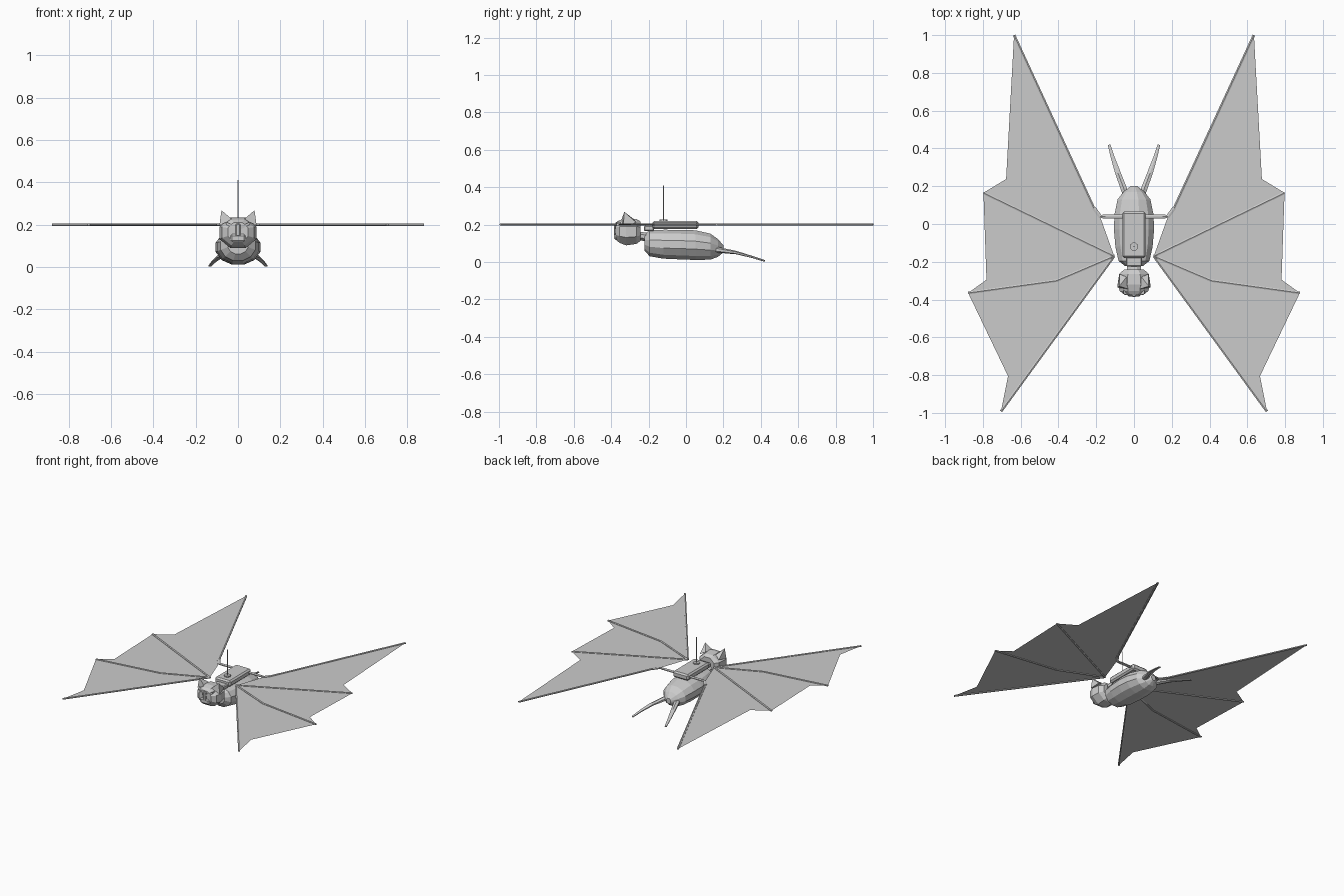
import bpy, bmesh, math
from mathutils import Vector

if "Cube" in bpy.data.objects:
    bpy.data.objects.remove(bpy.data.objects["Cube"])

grey = bpy.data.materials.new("grey")
grey.diffuse_color = (0.6, 0.6, 0.6, 1)
grey.use_nodes = True
grey.node_tree.nodes["Principled BSDF"].inputs["Base Color"].default_value = grey.diffuse_color


def make(name, verts, faces, mirror=False, closed=True):
    me = bpy.data.meshes.new(name)
    me.from_pydata([tuple(v) for v in verts], [], faces)
    bm = bmesh.new()
    bm.from_mesh(me)
    if closed:
        bmesh.ops.recalc_face_normals(bm, faces=bm.faces[:])
    else:
        up = [f for f in bm.faces if f.normal.z < 0]
        bmesh.ops.reverse_faces(bm, faces=up)
    bm.to_mesh(me)
    bm.free()
    me.materials.append(grey)
    ob = bpy.data.objects.new(name, me)
    bpy.context.collection.objects.link(ob)
    if mirror:
        m = ob.modifiers.new("Mirror", 'MIRROR')
        m.use_mirror_merge = False
    return ob


def tube(name, path, sides=8, mirror=False, phase=0.5):
    """path: (x, y, z, half width, half height) stations running level-ish"""
    verts, faces = [], []
    pts = [Vector(p[:3]) for p in path]
    for i, p in enumerate(path):
        d = pts[min(i + 1, len(pts) - 1)] - pts[max(i - 1, 0)]
        side = Vector((d.y, -d.x, 0)).normalized()
        for k in range(sides):
            a = 2 * math.pi * (k + phase) / sides
            verts.append(pts[i] + side * p[3] * math.cos(a) + Vector((0, 0, p[4] * math.sin(a))))
    for i in range(len(path) - 1):
        for k in range(sides):
            n = (k + 1) % sides
            faces.append((i * sides + k, i * sides + n, (i + 1) * sides + n, (i + 1) * sides + k))
    faces.append(tuple(range(sides)))
    faces.append(tuple(range((len(path) - 1) * sides, len(path) * sides)))
    return make(name, verts, faces, mirror)


def box(name, lo, hi, mirror=False, bevel=0):
    v = [(x, y, z) for x in (lo[0], hi[0]) for y in (lo[1], hi[1]) for z in (lo[2], hi[2])]
    f = [(0, 1, 3, 2), (4, 6, 7, 5), (0, 4, 5, 1), (2, 3, 7, 6), (0, 2, 6, 4), (1, 5, 7, 3)]
    ob = make(name, v, f, mirror)
    if bevel:
        b = ob.modifiers.new("Bevel", 'BEVEL')
        b.width, b.segments = bevel, 1
    return ob


def rod(name, x, y, z0, z1, r, sides=8):
    v = [(x + r * math.cos(2 * math.pi * k / sides), y + r * math.sin(2 * math.pi * k / sides), z)
         for z in (z0, z1) for k in range(sides)]
    f = [(k, (k + 1) % sides, sides + (k + 1) % sides, sides + k) for k in range(sides)]
    f += [tuple(range(sides)), tuple(range(sides, 2 * sides))]
    return make(name, v, f)


# body
tube("body", [(0, -.222, .105, .05, .045), (0, -.195, .1, .085, .072), (0, -.12, .095, .102, .08),
              (0, -.03, .093, .11, .082), (0, .05, .09, .107, .082), (0, .13, .082, .09, .072),
              (0, .17, .075, .058, .05), (0, .2, .07, .018, .02)], 12)
# neck
tube("neck", [(0, -.26, .14, .04, .025), (0, -.18, .13, .04, .025)], 8)
# head
tube("head", [(0, -.242, .165, .058, .055), (0, -.265, .163, .085, .072), (0, -.32, .161, .094, .078),
              (0, -.355, .163, .082, .066), (0, -.376, .165, .052, .05)], 8)
# ears
make("ears", [(.028, -.345, .225), (.088, -.335, .195), (.076, -.265, .21), (.04, -.28, .23), (.078, -.33, .268)],
     [(0, 1, 2, 3), (0, 1, 4), (1, 2, 4), (2, 3, 4), (3, 0, 4)], True)
# face
box("muzzle", (-.036, -.384, .118), (.036, -.36, .155), bevel=.008)
box("nose", (-.011, -.386, .145), (.011, -.37, .205), bevel=.004)
make("brows", [(.014, -.382, .178), (.056, -.37, .2), (.056, -.37, .213), (.014, -.382, .192),
               (.014, -.36, .178), (.056, -.35, .2), (.056, -.35, .213), (.014, -.36, .192)],
     [(0, 1, 2, 3), (4, 5, 6, 7), (0, 1, 5, 4), (1, 2, 6, 5), (2, 3, 7, 6), (3, 0, 4, 7)], True)

# feet trailing behind
tube("rear_legs", [(.035, .13, .07, .018, .018), (.055, .19, .062, .019, .014), (.085, .27, .05, .017, .009),
                   (.112, .35, .028, .012, .006), (.132, .42, .006, .008, .005)], 6, True)

# backpack with antenna
box("backpack", (-.062, -.18, .176), (.062, .066, .22), bevel=.01)
box("backpack_front_bracket", (-.042, -.225, .165), (.042, -.17, .195), bevel=.006)
rod("antenna_base", 0, -.12, .215, .228, .022, 10)
rod("antenna", 0, -.12, .22, .41, .0028, 6)

# wing membranes
Z = .2
root, elbow, shoulder = (.105, -.17), (.18, .04), (.213, .085)
back_tip, mid_tip, knee, low_tip, front_tip = (.635, 1), (.797, .165), (.41, -.3), (.878, -.365), (.704, -.992)
panels = [[root, elbow, shoulder, back_tip, (.677, .238), mid_tip],
          [root, mid_tip, (.781, -.295), low_tip, knee],
          [root, knee, low_tip, (.667, -.805), front_tip]]
verts, faces = [], []
for p in panels:
    faces.append(tuple(range(len(verts), len(verts) + len(p))))
    verts += [(x, y, Z) for x, y in p]
make("wing_membranes", verts, faces, True, closed=False)

# wing bones
for name, pts in {"arm_bone": [(.05, .04), (.15, .04), elbow, shoulder],
                  "back_finger": [elbow, shoulder, back_tip],
                  "upper_finger": [root, mid_tip],
                  "middle_finger": [root, knee, low_tip],
                  "front_finger": [root, front_tip]}.items():
    w = .012 if name == "arm_bone" else .008
    tube(name, [(x, y, Z, w, .006) for x, y in pts], 6, True)
